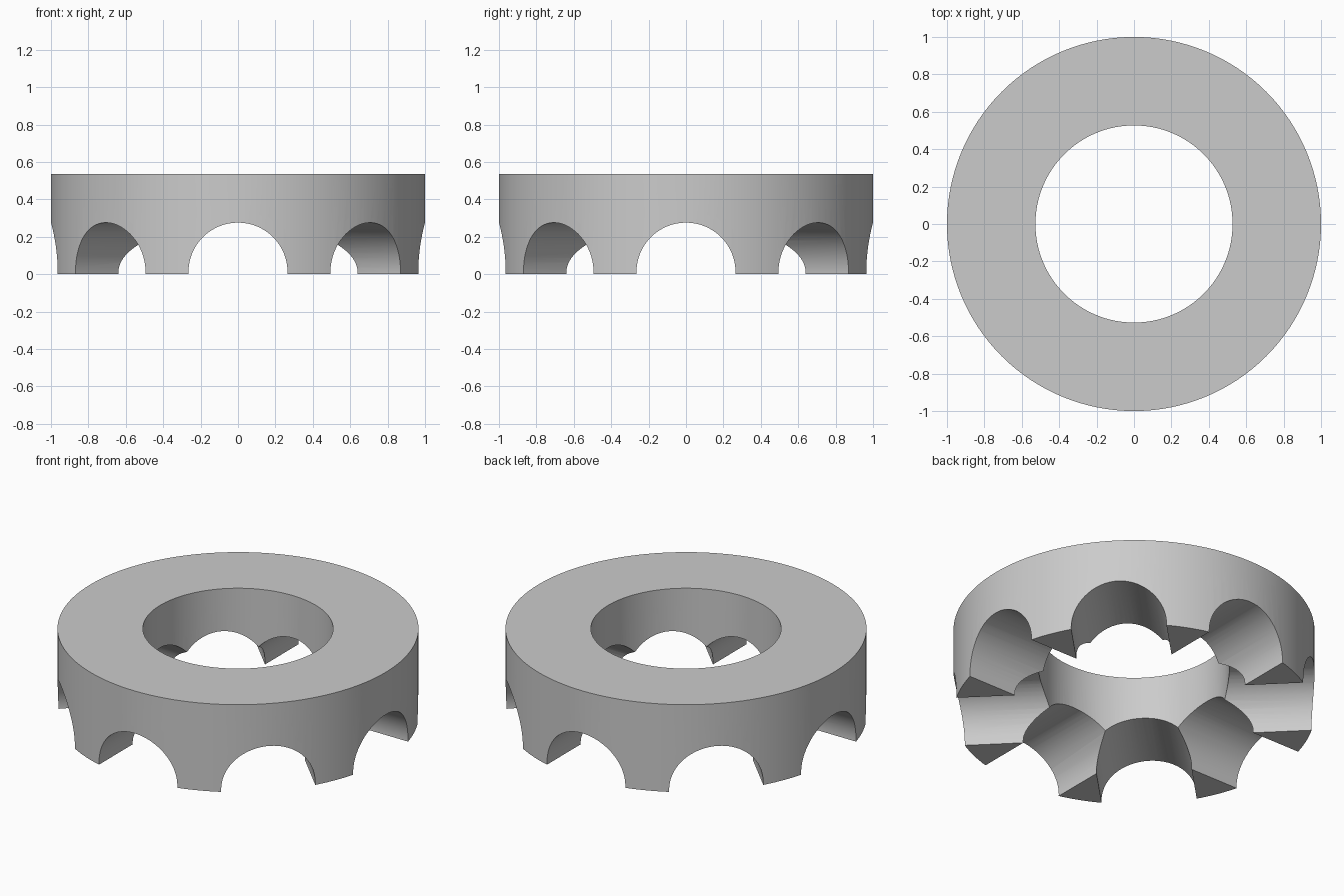
import bpy, bmesh, math
from mathutils import Matrix

if "Cube" in bpy.data.objects:
    bpy.data.objects.remove(bpy.data.objects["Cube"])

OUTER, INNER, HEIGHT, SIDES = 1.0, 0.527, 0.535, 128
NOTCH_R, NOTCH_Z = 0.265, 0.011

grey = bpy.data.materials.new("plain grey")
grey.diffuse_color = (0.6, 0.6, 0.6, 1)
grey.use_nodes = True
grey.node_tree.nodes["Principled BSDF"].inputs["Base Color"].default_value = grey.diffuse_color


def make_object(name, bm):
    bmesh.ops.recalc_face_normals(bm, faces=bm.faces)
    mesh = bpy.data.meshes.new(name)
    bm.to_mesh(mesh)
    bm.free()
    mesh.materials.append(grey)
    obj = bpy.data.objects.new(name, mesh)
    bpy.context.collection.objects.link(obj)
    return obj


# Ring body: a rectangular profile swept around z
bm = bmesh.new()
profile = [(INNER, 0), (OUTER, 0), (OUTER, HEIGHT), (INNER, HEIGHT)]
loops = []
for i in range(SIDES):
    a = 2 * math.pi * i / SIDES
    loops.append([bm.verts.new((r * math.cos(a), r * math.sin(a), z)) for r, z in profile])
for i in range(SIDES):
    p, q = loops[i], loops[(i + 1) % SIDES]
    for j in range(4):
        k = (j + 1) % 4
        bm.faces.new((p[j], q[j], q[k], p[k]))
ring = make_object("castellated_ring", bm)

# Four crossing cylinders cut eight arched notches
cutters = []
for i in range(4):
    bm = bmesh.new()
    turn = Matrix.Rotation(i * math.pi / 4, 4, 'Z') @ Matrix.Rotation(math.pi / 2, 4, 'Y')
    bmesh.ops.create_cone(bm, cap_ends=True, segments=64, radius1=NOTCH_R, radius2=NOTCH_R,
                          depth=2.6, matrix=Matrix.Translation((0, 0, NOTCH_Z)) @ turn)
    cutter = make_object("notch_cutter_%d" % (i + 1), bm)
    cutter.hide_render = True
    cutters.append(cutter)
    mod = ring.modifiers.new("notch", 'BOOLEAN')
    mod.operation, mod.solver, mod.object = 'DIFFERENCE', 'EXACT', cutter

# Apply the cuts, then smooth the curved walls
bpy.context.view_layer.objects.active = ring
ring.select_set(True)
for mod in list(ring.modifiers):
    bpy.ops.object.modifier_apply(modifier=mod.name)
for cutter in cutters:
    bpy.data.objects.remove(cutter)
bpy.ops.object.shade_smooth_by_angle(angle=math.radians(30))
